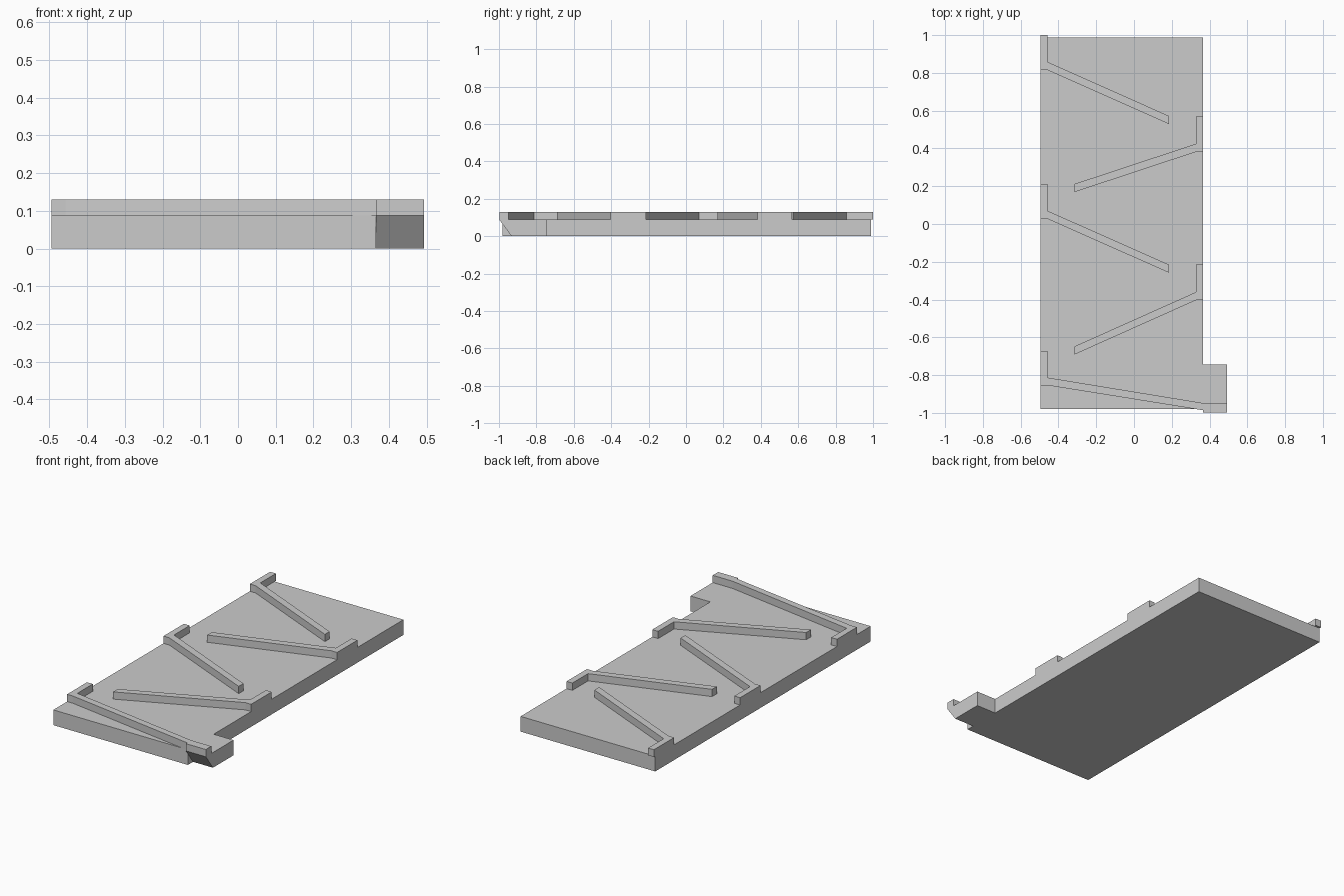
import bpy, bmesh
from mathutils import Vector

if "Cube" in bpy.data.objects:
    bpy.data.objects.remove(bpy.data.objects["Cube"])

FLOOR, TOP = 0.088, 0.13          # plate surface and rail top
LEFT, RIGHT = -0.495, 0.366       # plate sides
TAB = 0.493                       # outer side of the outlet tab


def prism(name, start, offset):
    """Extrude a flat outline of 3D points along an offset vector."""
    bm = bmesh.new()
    face = bm.faces.new([bm.verts.new(p) for p in start])
    ext = bmesh.ops.extrude_face_region(bm, geom=[face], use_keep_orig=True)
    moved = [g for g in ext["geom"] if isinstance(g, bmesh.types.BMVert)]
    bmesh.ops.translate(bm, verts=moved, vec=Vector(offset))
    bmesh.ops.recalc_face_normals(bm, faces=bm.faces)
    mesh = bpy.data.meshes.new(name)
    bm.to_mesh(mesh)
    bm.free()
    obj = bpy.data.objects.new(name, mesh)
    bpy.context.collection.objects.link(obj)
    return obj


def rail(name, side, y_top, y_bend, tip_x, y_tip):
    """Zigzag ramp: short end post on the plate edge plus a sloping bar."""
    w = 0.043
    inner = side + (0.037 if side < 0 else -0.037)
    pts = [(side, y_top), (inner, y_top), (inner, y_bend), (tip_x, y_tip),
           (tip_x, y_tip - w), (inner, y_bend - w), (side, y_bend - w)]
    prism(name, [(x, y, FLOOR) for x, y in pts], (0, 0, TOP - FLOOR))


# Base plate
prism("base_plate", [(LEFT, -0.98, 0), (RIGHT, -0.98, 0),
                     (RIGHT, 0.988, 0), (LEFT, 0.988, 0)], (0, 0, FLOOR))

# Outlet tab with undercut front
prism("outlet_tab", [(RIGHT, -0.745, 0), (RIGHT, -0.745, FLOOR),
                     (RIGHT, -0.998, FLOOR), (RIGHT, -0.933, 0)],
      (TAB - RIGHT, 0, 0))

# Alternating ramps
rail("ramp_1", LEFT, 1.0, 0.858, 0.185, 0.572)
rail("ramp_2", RIGHT, 0.568, 0.425, -0.315, 0.212)
rail("ramp_3", LEFT, 0.213, 0.07, 0.185, -0.215)
rail("ramp_4", RIGHT, -0.215, -0.36, -0.315, -0.648)

# Bottom ramp running out along the tab
bottom = [(LEFT, -0.672), (-0.458, -0.672), (-0.458, -0.813), (RIGHT, -0.948),
          (TAB, -0.948), (TAB, -0.998), (RIGHT, -0.998), (RIGHT, -0.986),
          (-0.458, -0.854), (LEFT, -0.854)]
prism("bottom_ramp", [(x, y, FLOOR) for x, y in bottom], (0, 0, TOP - FLOOR))
